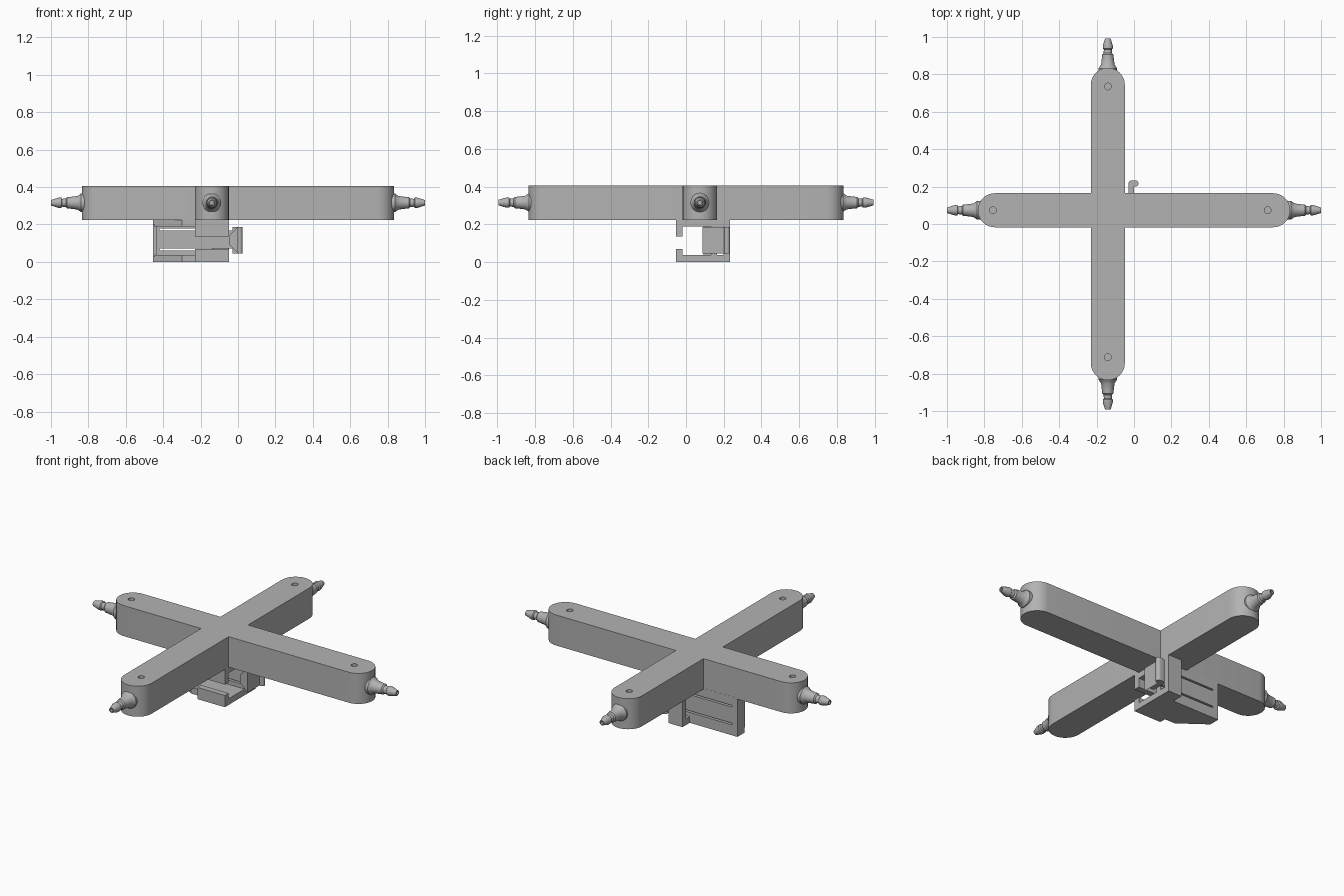
import bpy, bmesh
from math import pi, cos, sin
from mathutils import Vector

if "Cube" in bpy.data.objects:
    bpy.data.objects.remove(bpy.data.objects["Cube"])

grey = bpy.data.materials.new("plain_grey")
grey.use_nodes = True
grey.diffuse_color = (0.45, 0.45, 0.45, 1)
grey.node_tree.nodes["Principled BSDF"].inputs["Base Color"].default_value = (0.45, 0.45, 0.45, 1)

CX, CY, HALF, END = -0.14, 0.0735, 0.091, 0.835
Z0, Z1 = 0.225, 0.407
ZMID = (Z0 + Z1) / 2


def finish(name, bm, smooth=False):
    bmesh.ops.recalc_face_normals(bm, faces=bm.faces)
    mesh = bpy.data.meshes.new(name)
    bm.to_mesh(mesh)
    bm.free()
    mesh.materials.append(grey)
    ob = bpy.data.objects.new(name, mesh)
    bpy.context.collection.objects.link(ob)
    if smooth:
        bpy.ops.object.select_all(action="DESELECT")
        ob.select_set(True)
        bpy.context.view_layer.objects.active = ob
        bpy.ops.object.shade_smooth_by_angle()
    return ob


def prism(name, outline, z0, z1, smooth=False):
    bm = bmesh.new()
    face = bm.faces.new([bm.verts.new((x, y, z0)) for x, y in outline])
    new = bmesh.ops.extrude_face_region(bm, geom=[face])["geom"]
    top = [v for v in new if isinstance(v, bmesh.types.BMVert)]
    bmesh.ops.translate(bm, verts=top, vec=(0, 0, z1 - z0))
    return finish(name, bm, smooth)


def box(name, x0, x1, y0, y1, z0, z1):
    return prism(name, [(x0, y0), (x1, y0), (x1, y1), (x0, y1)], z0, z1)


def arc(cx, cy, r, a0, a1, n=16):
    return [(cx + r * cos(a0 + (a1 - a0) * i / n), cy + r * sin(a0 + (a1 - a0) * i / n))
            for i in range(n + 1)]


def lathe(name, origin, direction, profile, n=32):
    d = Vector(direction)
    u = d.orthogonal().normalized()
    v = d.cross(u)
    bm = bmesh.new()
    rings = []
    for dist, r in profile:
        c = Vector(origin) + d * dist
        rings.append([bm.verts.new(c + (u * cos(2 * pi * i / n) + v * sin(2 * pi * i / n)) * r)
                      for i in range(n)])
    for a, b in zip(rings, rings[1:]):
        for i in range(n):
            j = (i + 1) % n
            bm.faces.new((a[i], a[j], b[j], b[i]))
    bm.faces.new(rings[0])
    bm.faces.new(rings[-1])
    return finish(name, bm, True)


# Cross body: four round-ended arms traced as one outline
E = END - HALF
outline = (arc(E, CY, HALF, -pi / 2, pi / 2) + [(CX + HALF, CY + HALF)]
           + arc(CX, E, HALF, 0, pi) + [(CX - HALF, CY + HALF)]
           + arc(-E, CY, HALF, pi / 2, 3 * pi / 2) + [(CX - HALF, CY - HALF)]
           + arc(CX, -E, HALF, pi, 2 * pi) + [(CX + HALF, CY - HALF)])
body = prism("cross_body", outline, Z0, Z1)

# Blind holes in the top of each arm
for x, y in ((0.715, CY), (-0.755, CY), (CX, 0.735), (CX, -0.712)):
    cutter = lathe("hole_cutter", (x, y, ZMID), (0, 0, 1), [(0, 0.018), (0.2, 0.018)])
    cutter.hide_render = True
    mod = body.modifiers.new("hole", "BOOLEAN")
    mod.operation, mod.solver, mod.object = "DIFFERENCE", "EXACT", cutter
    bpy.ops.object.select_all(action="DESELECT")
    body.select_set(True)
    bpy.context.view_layer.objects.active = body
    bpy.ops.object.modifier_apply(modifier=mod.name)
    bpy.data.objects.remove(cutter)
bpy.ops.object.shade_smooth_by_angle()

# Barbed hose nozzles with a small bore, one on each arm end
barb = [(-0.04, 0.05), (0.004, 0.05), (0.012, 0.044), (0.024, 0.036), (0.065, 0.031),
        (0.078, 0.03), (0.085, 0.023), (0.105, 0.021), (0.11, 0.027), (0.125, 0.027),
        (0.157, 0.017), (0.165, 0.015), (0.165, 0.009), (0.12, 0.009)]
for label, dx, dy in (("left", 1, 0), ("right", -1, 0), ("back", 0, 1), ("front", 0, -1)):
    reach = END if dx else END - 0.007
    start = (dx * reach if dx else CX, dy * reach if dy else CY, ZMID)
    lathe(label + "_nozzle", start, (dx, dy, 0), barb)

# Clip under the cross: matching top and bottom plates
xl, xr = CX - HALF, CX + HALF
yf, yb = -0.054, 0.233
plate = [(xr, yf), (xr, yb), (-0.14, yb), (-0.14, 0.165), (-0.455, 0.165),
         (-0.455, 0.1), (-0.30, -0.015), (xl, -0.015), (xl, yf)]
prism("clip_bottom", plate, 0, 0.037)
prism("clip_top", plate, 0.19, Z0 + 0.005)

# Front lips with a gap between them, and the rear stop
box("front_lip_lower", xl, xr, yf, -0.018, 0.03, 0.07)
box("front_lip_upper", xl, xr, yf, -0.018, 0.135, 0.2)
box("rear_stop", -0.14, xr, 0.2, yb, 0.03, 0.2)

# Slotted back wall: end block, two rails, and the springy tongue
box("clip_end_wall", -0.455, -0.435, 0.093, 0.165, 0.03, 0.2)
box("wall_root", -0.44, -0.42, 0.1325, 0.165, 0.03, 0.2)
box("wall_rail_lower", -0.425, xr, 0.1325, 0.165, 0.03, 0.062)
box("wall_rail_upper", -0.425, xr, 0.1325, 0.165, 0.178, 0.2)
box("spring_tongue", -0.425, -0.02, 0.1325, 0.165, 0.072, 0.168)

# Flared catch on the free end of the tongue
bm = bmesh.new()
for x, lo, hi in ((xr, 0.095, 0.14), (0, 0.045, 0.187)):
    for y in (0.088, 0.14):
        for z in (lo, hi):
            bm.verts.new((x, y, z))
bmesh.ops.convex_hull(bm, input=bm.verts)
bmesh.ops.dissolve_limit(bm, angle_limit=0.02, verts=bm.verts, edges=bm.edges)
finish("tongue_catch", bm)

# Finger hook curling out behind the arm
hook = ([(0, 0.13), (0, 0.201)] + arc(0.008, 0.217, 0.016, -pi / 2, pi / 2, 10)
        + arc(-0.012, 0.215, 0.018, pi / 2, pi, 6) + [(-0.03, 0.13)])
prism("finger_hook", hook, 0.045, 0.187, True)
